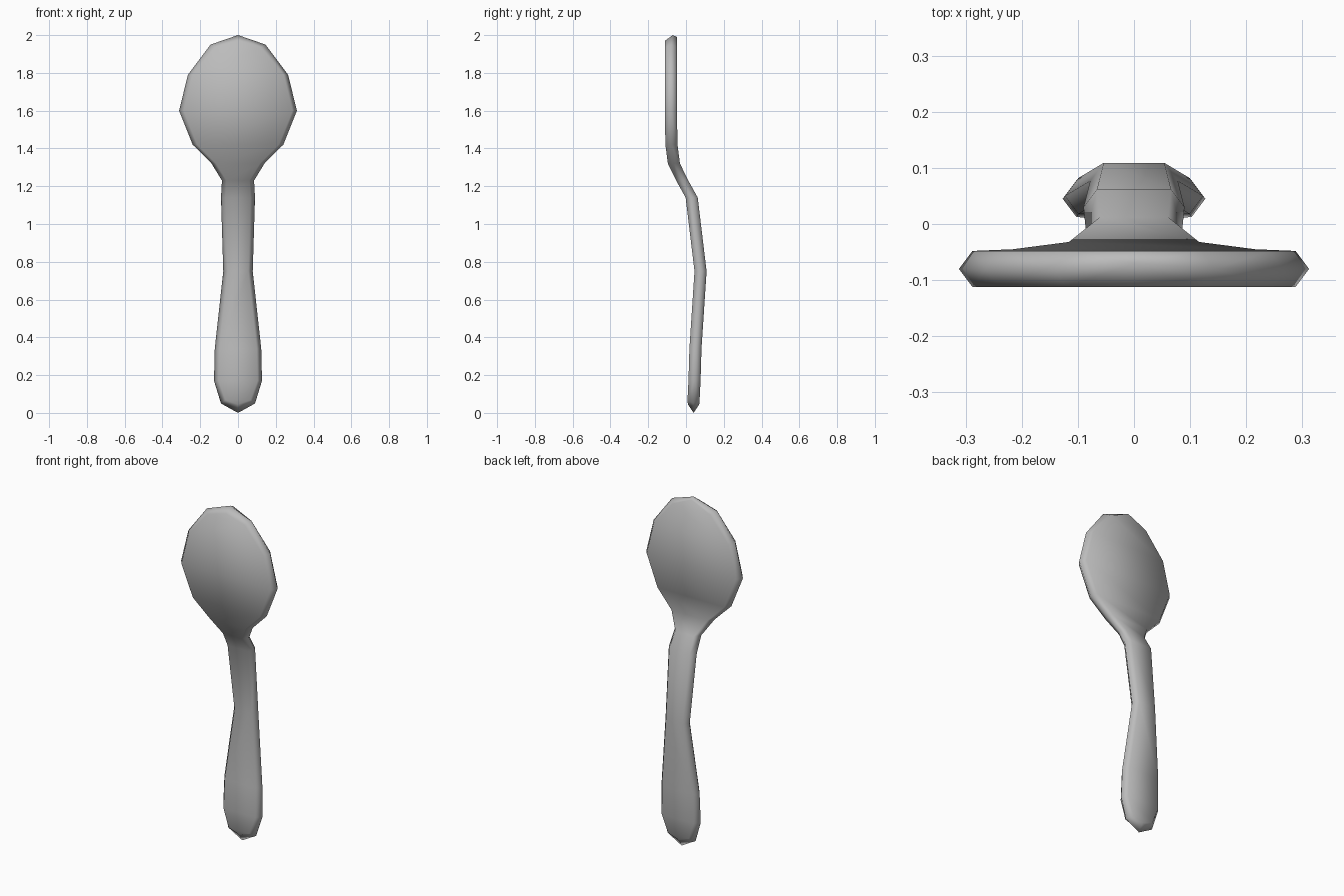
import bpy, bmesh

if "Cube" in bpy.data.objects:
    bpy.data.objects.remove(bpy.data.objects["Cube"])

# Stations up the spoon: height, half width, centre depth
STATIONS = [
    (0.00, 0.0, 0.04), (0.05, 0.09, 0.04), (0.17, 0.127, 0.045),
    (0.34, 0.123, 0.05), (0.75, 0.078, 0.077), (1.14, 0.09, 0.03),
    (1.23, 0.085, -0.02), (1.32, 0.14, -0.064), (1.42, 0.24, -0.077),
    (1.60, 0.312, -0.08), (1.79, 0.265, -0.08), (1.95, 0.145, -0.08),
    (2.00, 0.0, -0.07),
]
HALF_THICK = 0.032
INSET = 0.024          # bevel width around the rim

steel = bpy.data.materials.new("grey_steel")
steel.diffuse_color = (0.5, 0.5, 0.5, 1)
steel.use_nodes = True
steel.node_tree.nodes["Principled BSDF"].inputs["Base Color"].default_value = steel.diffuse_color

bm = bmesh.new()


def layer(side):
    """Left and right outline points; side is -1 front, 0 rim, 1 back."""
    rows = []
    last = len(STATIONS) - 1
    for i, (z, w, y) in enumerate(STATIONS):
        if side:
            y += side * HALF_THICK
            w = max(0.0, w - INSET)
            if i == 0:
                z, y = 0.045, 0.04 + side * 0.03
            elif i == 1:
                z = 0.068
            elif i == last - 1:
                z -= 0.015
            elif i == last:
                z = 1.97 if side < 0 else 1.99
                y = -0.08 + side * HALF_THICK
        if w == 0:
            v = bm.verts.new((0, y, z))
            rows.append((v, v))
        else:
            rows.append((bm.verts.new((-w, y, z)), bm.verts.new((w, y, z))))
    return rows


def skin(*verts):
    """Face from the distinct corners."""
    bm.faces.new(list(dict.fromkeys(verts)))


front, rim, back = layer(-1), layer(0), layer(1)
for i in range(len(STATIONS) - 1):
    # Broad front and back faces
    for ring in (front, back):
        skin(ring[i][0], ring[i][1], ring[i + 1][1], ring[i + 1][0])
    # Bevelled sides
    for ring in (front, back):
        for s in (0, 1):
            skin(ring[i][s], rim[i][s], rim[i + 1][s], ring[i + 1][s])

bmesh.ops.recalc_face_normals(bm, faces=bm.faces)
for f in bm.faces:
    f.smooth = True
mesh = bpy.data.meshes.new("spoon")
bm.to_mesh(mesh)
bm.free()
mesh.materials.append(steel)
spoon = bpy.data.objects.new("spoon", mesh)
bpy.context.collection.objects.link(spoon)
